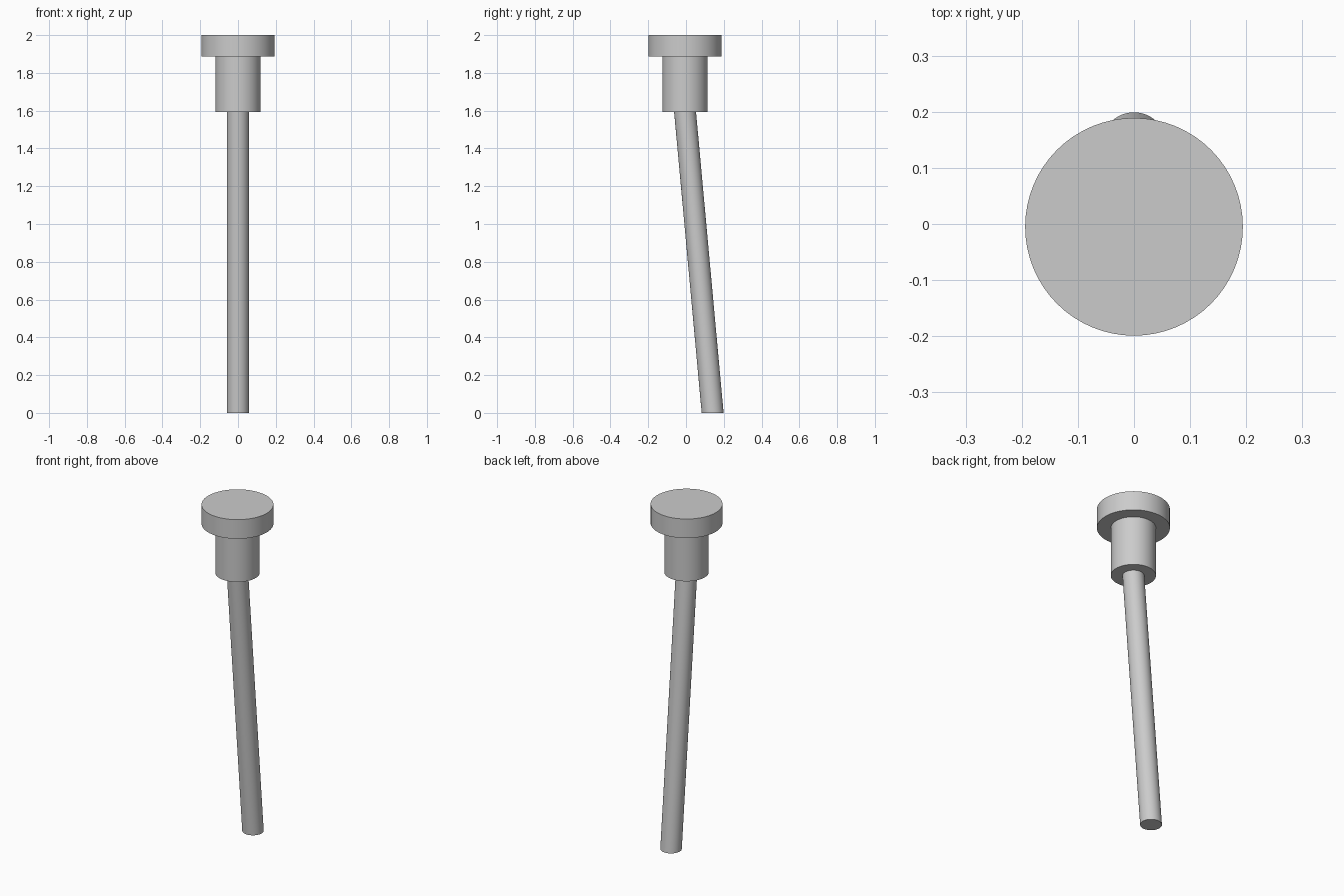
import bpy, bmesh
from mathutils import Vector

if "Cube" in bpy.data.objects:
    bpy.data.objects.remove(bpy.data.objects["Cube"])

grey = bpy.data.materials.new("light_grey")
grey.diffuse_color = (0.6, 0.6, 0.6, 1)
grey.use_nodes = True
grey.node_tree.nodes["Principled BSDF"].inputs["Base Color"].default_value = grey.diffuse_color


def cylinder(name, radius, bottom, top, sides=64):
    """Cylinder with level ends between two centres; it is sheared if they are offset."""
    bottom, top = Vector(bottom), Vector(top)
    bm = bmesh.new()
    bmesh.ops.create_cone(bm, cap_ends=True, segments=sides,
                          radius1=radius, radius2=radius, depth=1)
    for v in bm.verts:
        centre = bottom if v.co.z < 0 else top
        v.co = centre + Vector((v.co.x, v.co.y, 0))
    mesh = bpy.data.meshes.new(name)
    bm.to_mesh(mesh)
    bm.free()
    mesh.materials.append(grey)
    obj = bpy.data.objects.new(name, mesh)
    bpy.context.collection.objects.link(obj)
    bpy.ops.object.select_all(action='DESELECT')
    obj.select_set(True)
    bpy.context.view_layer.objects.active = obj
    bpy.ops.object.shade_smooth_by_angle()
    return obj


Y = -0.005  # axis of the head and collar

# wide flat head
cylinder("head", 0.194, (0, Y, 1.886), (0, Y, 2.0))
# narrower collar below the head
cylinder("collar", 0.12, (0, Y, 1.594), (0, Y, 1.886))
# long leaning rod with a level foot
cylinder("rod", 0.058, (0, 0.141, 0), (0, Y, 1.594))
